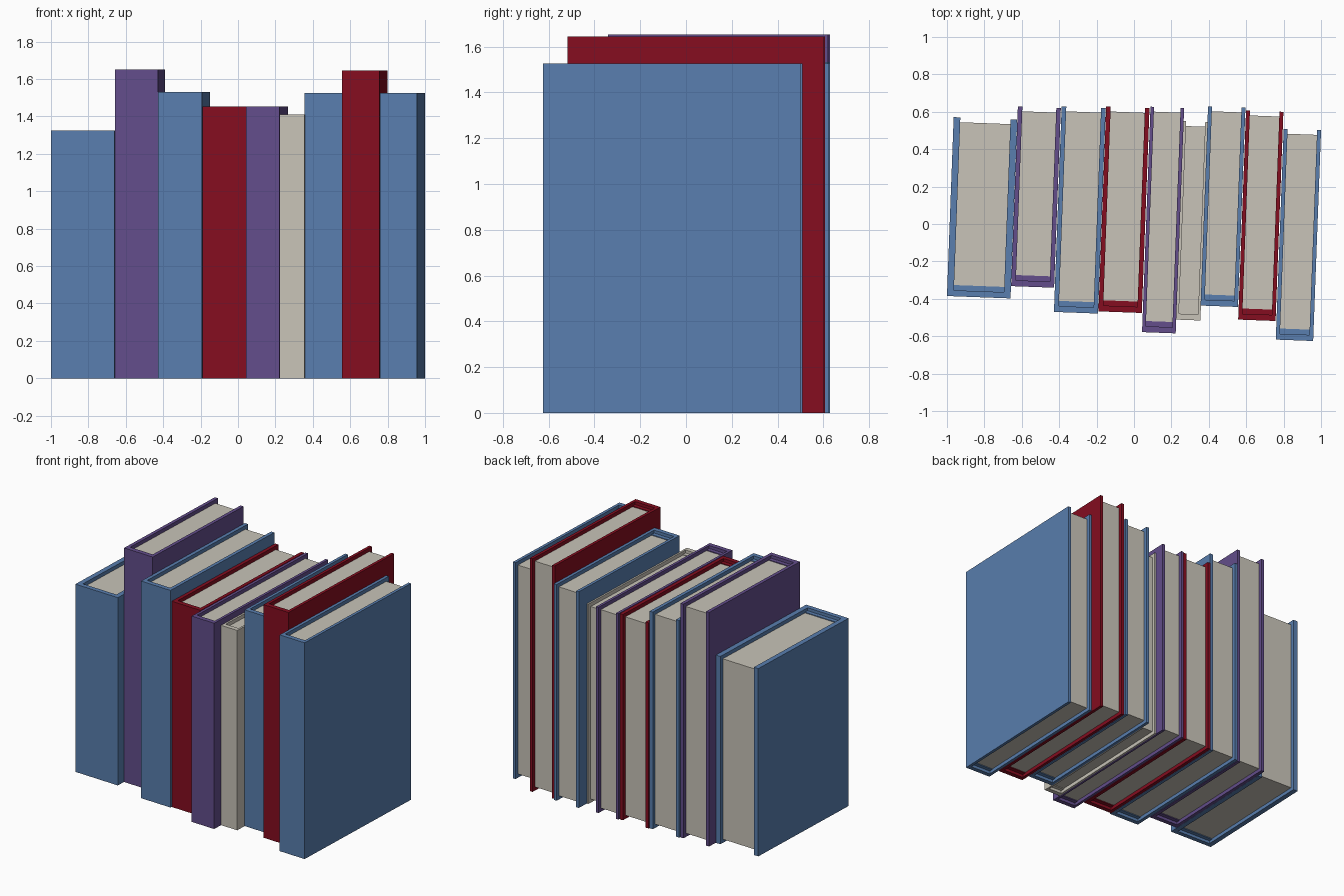
import bpy, bmesh, math
from mathutils import Matrix

if "Cube" in bpy.data.objects:
    bpy.data.objects.remove(bpy.data.objects["Cube"])


def material(name, rgb):
    m = bpy.data.materials.new(name)
    m.diffuse_color = (*rgb, 1)
    m.use_nodes = True
    m.node_tree.nodes["Principled BSDF"].inputs["Base Color"].default_value = m.diffuse_color
    return m


BLUE = material("blue cover", (0.100, 0.210, 0.430))
PURPLE = material("purple cover", (0.125, 0.075, 0.260))
RED = material("red cover", (0.235, 0.004, 0.014))
CREAM = material("cream paper", (0.580, 0.550, 0.480))


def prism(name, outline, z0, z1, mat, placement):
    """Extrude a flat outline from z0 to z1."""
    bm = bmesh.new()
    face = bm.faces.new([bm.verts.new((x, y, z0)) for x, y in outline])
    ext = bmesh.ops.extrude_face_region(bm, geom=[face])
    top = [v for v in ext["geom"] if isinstance(v, bmesh.types.BMVert)]
    bmesh.ops.translate(bm, verts=top, vec=(0, 0, z1 - z0))
    bmesh.ops.recalc_face_normals(bm, faces=bm.faces)
    mesh = bpy.data.meshes.new(name)
    bm.to_mesh(mesh)
    bm.free()
    mesh.materials.append(mat)
    ob = bpy.data.objects.new(name, mesh)
    ob.matrix_world = placement
    bpy.context.collection.objects.link(ob)


def rect(x0, x1, y0, y1):
    return [(x0, y0), (x1, y0), (x1, y1), (x0, y1)]


def book(i, x, y, width, depth, height, mat):
    place = Matrix.Translation((x, y, 0)) @ Matrix.Rotation(math.radians(-2.15), 4, 'Z')
    t = 0.105 * width     # board thickness
    s = 0.032             # spine thickness
    gap = 0.026           # page inset from the board edges
    # U-shaped cover: two boards and the spine
    prism(f"book_{i}_cover", [(0, 0), (width, 0), (width, depth), (width - t, depth),
                              (width - t, s), (t, s), (t, depth), (0, depth)],
          0, height, mat, place)
    # lower step inside the spine
    prism(f"book_{i}_spine_lining", rect(t, width - t, s, 0.06),
          gap * 0.8, height - gap * 0.8, mat, place)
    # page block
    prism(f"book_{i}_pages", rect(t, width - t, 0.06, depth - gap),
          gap, height - gap, CREAM, place)


# front-left corner x, y, width, depth, height, colour
BOOKS = [
    (-1.000, -0.385, 0.340, 0.957, 1.325, BLUE),
    (-0.657, -0.332, 0.230, 0.962, 1.652, PURPLE),
    (-0.428, -0.470, 0.236, 1.100, 1.532, BLUE),
    (-0.190, -0.467, 0.232, 1.096, 1.452, RED),
    (0.043, -0.578, 0.180, 1.206, 1.452, PURPLE),
    (0.225, -0.511, 0.130, 1.062, 1.410, CREAM),
    (0.356, -0.436, 0.200, 1.066, 1.526, BLUE),
    (0.557, -0.511, 0.200, 1.119, 1.645, RED),
    (0.758, -0.618, 0.200, 1.128, 1.526, BLUE),
]
for n, spec in enumerate(BOOKS, 1):
    book(n, *spec)
